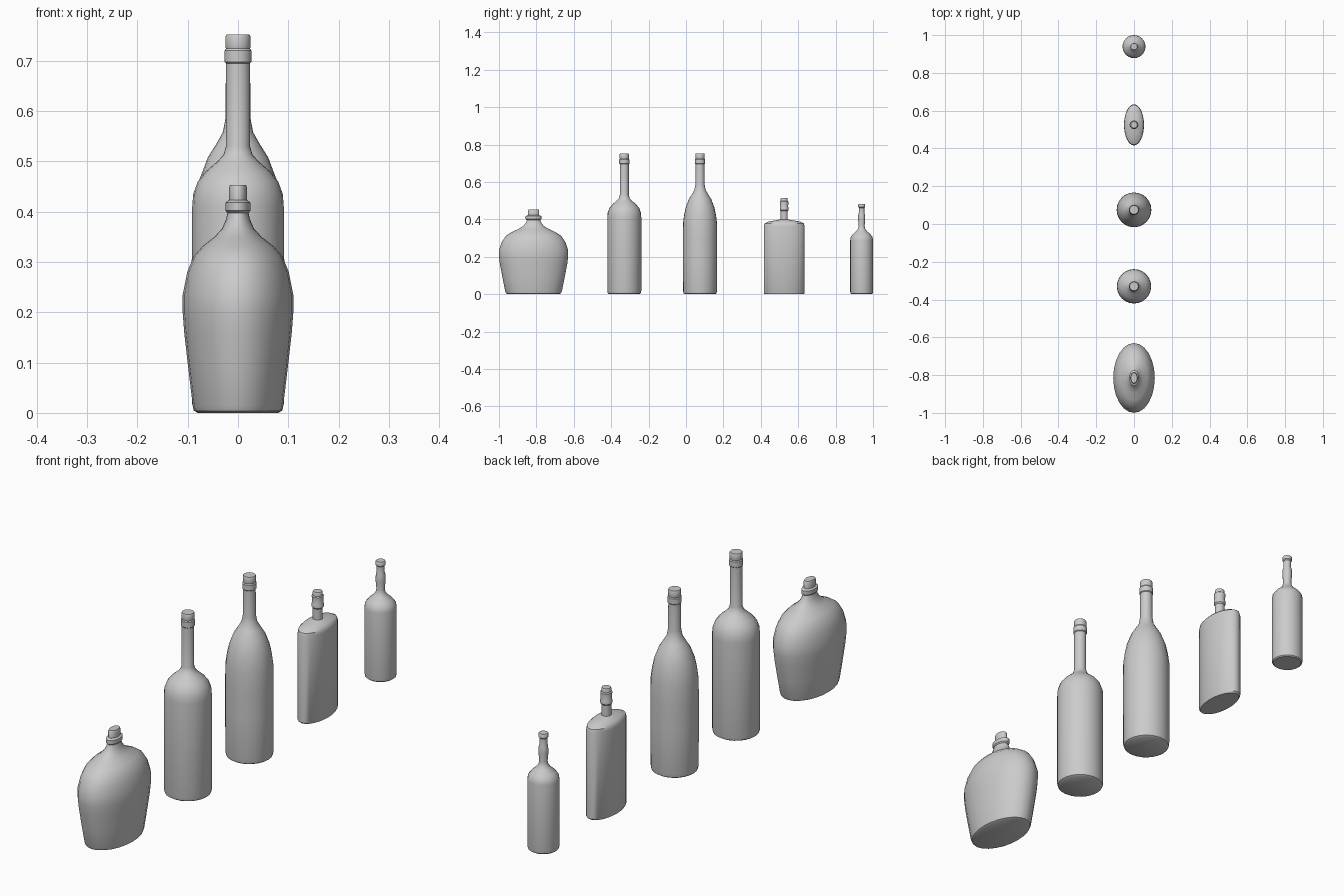
import bpy, bmesh
from math import sin, cos, pi, radians

SEG = 24


def lathe(name, y, profile, squash=lambda z: 1.0):
    """Closed bottle turned from (radius, height) pairs; squash(z) is the y stretch."""
    bm = bmesh.new()
    rings = []
    for r, z in profile:
        k = squash(z)
        rings.append([bm.verts.new((r * cos(2 * pi * i / SEG), r * k * sin(2 * pi * i / SEG), z))
                      for i in range(SEG)])
    for a, b in zip(rings, rings[1:]):
        for i in range(SEG):
            j = (i + 1) % SEG
            bm.faces.new((a[i], a[j], b[j], b[i]))
    bm.faces.new(rings[0][::-1])
    bm.faces.new(rings[-1])
    me = bpy.data.meshes.new(name)
    bm.to_mesh(me)
    bm.free()
    ob = bpy.data.objects.new(name, me)
    ob.location.y = y
    bpy.context.collection.objects.link(ob)
    bpy.ops.object.select_all(action='DESELECT')
    ob.select_set(True)
    bpy.context.view_layer.objects.active = ob
    bpy.ops.object.shade_smooth_by_angle(angle=radians(35))
    return ob


# Collar and stopper shared by the two tall bottles
tall_top = [(.024, .695), (.027, .698), (.027, .72), (.024, .724), (.025, .727),
            (.025, .748), (.023, .752)]

# Wide oval flask
lathe("oval_flask", -.815,
      [(.08, 0), (.087, .004), (.09, .015), (.099, .09), (.107, .16), (.11, .2), (.11, .235),
       (.101, .28), (.088, .312), (.07, .332), (.048, .349), (.032, .366), (.024, .384),
       (.021, .397), (.025, .402), (.025, .418), (.018, .423), (.018, .448), (.016, .453)],
      lambda z: 1.68)

# Straight-sided tall bottle
lathe("straight_bottle", -.33,
      [(.08, 0), (.088, .005), (.091, .018), (.091, .41), (.089, .435), (.08, .46),
       (.064, .48), (.042, .499), (.029, .513), (.024, .53)] + tall_top)

# Sloping-shoulder tall bottle
lathe("sloping_bottle", .075,
      [(.08, 0), (.088, .005), (.091, .018), (.092, .2), (.092, .3), (.091, .38), (.085, .425),
       (.077, .463), (.06, .508), (.043, .535), (.03, .558), (.025, .585)] + tall_top)

# Flat oval bottle with a round neck
lathe("flat_bottle", .525,
      [(.05, 0), (.053, .006), (.053, .365), (.051, .378), (.042, .388), (.028, .395),
       (.019, .4), (.019, .445), (.023, .45), (.023, .462), (.021, .467), (.023, .495),
       (.019, .498), (.019, .51), (.017, .514)],
      lambda z: 2.06 if z < .39 else (1.7 if z < .398 else 1.0))

# Small bottle
lathe("small_bottle", .939,
      [(.054, 0), (.059, .004), (.061, .014), (.061, .29), (.058, .306), (.046, .322),
       (.029, .337), (.019, .35), (.016, .365), (.019, .4), (.018, .425), (.015, .435),
       (.015, .462), (.019, .466), (.019, .479), (.017, .482)])
